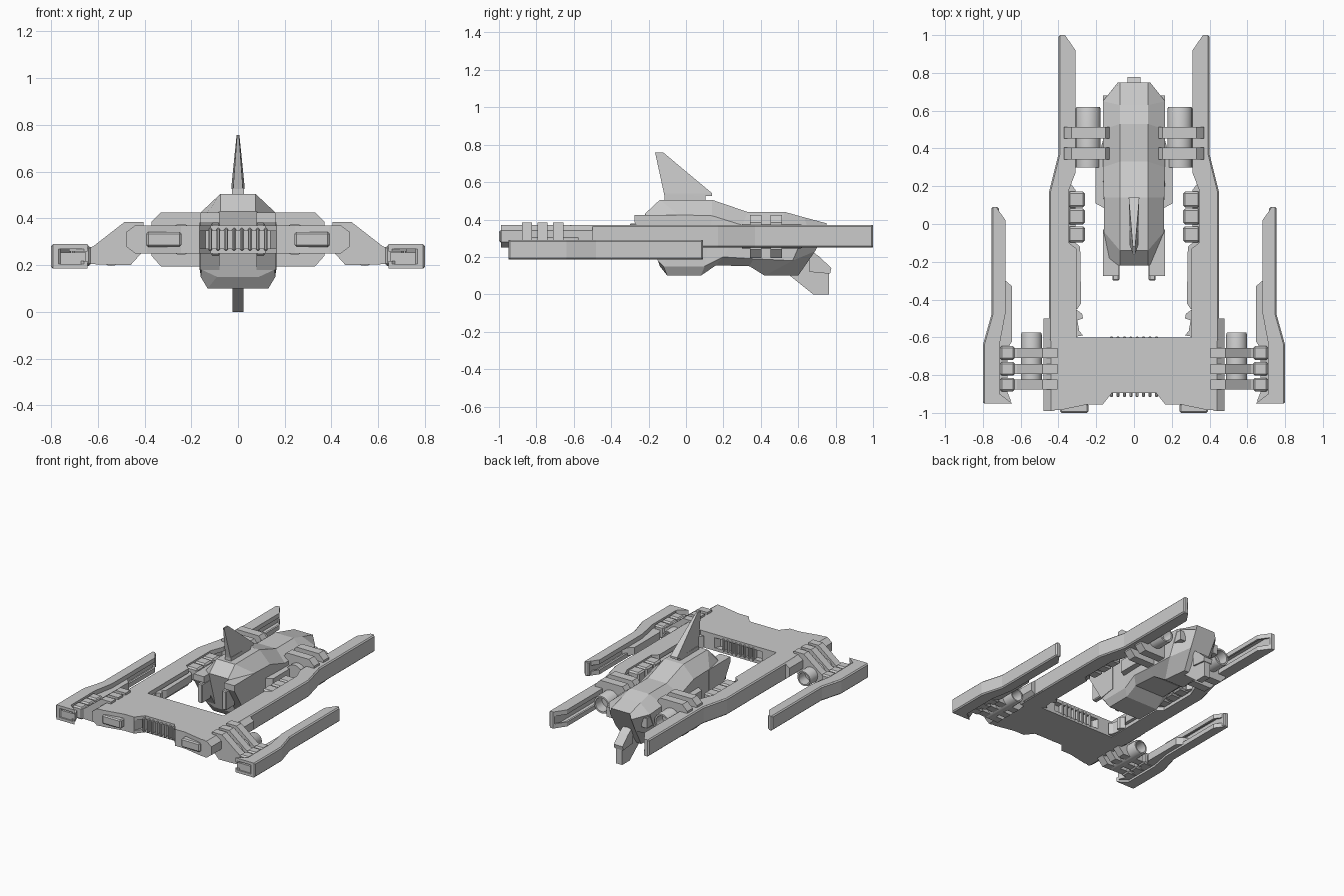
import bpy, bmesh, math

if "Cube" in bpy.data.objects:
    bpy.data.objects.remove(bpy.data.objects["Cube"])


def finish(name, bm, mirror=True, bevel=0.0):
    bmesh.ops.recalc_face_normals(bm, faces=bm.faces)
    me = bpy.data.meshes.new(name)
    bm.to_mesh(me)
    bm.free()
    ob = bpy.data.objects.new(name, me)
    bpy.context.collection.objects.link(ob)
    if bevel:
        b = ob.modifiers.new("bevel", 'BEVEL')
        b.width, b.segments = bevel, 1
    if mirror:
        m = ob.modifiers.new("mirror", 'MIRROR')
        m.use_axis[0] = True
        m.use_mirror_merge = False
    return ob


def prism(name, pts, axis, a, b, mirror=True, bevel=0.0):
    """Extrude a 2D outline along x, y or z from a to b."""
    put = {'x': lambda p, t: (t, p[0], p[1]),
           'y': lambda p, t: (p[0], t, p[1]),
           'z': lambda p, t: (p[0], p[1], t)}[axis]
    bm = bmesh.new()
    lo = [bm.verts.new(put(p, a)) for p in pts]
    hi = [bm.verts.new(put(p, b)) for p in pts]
    n = len(pts)
    bm.faces.new(lo)
    bm.faces.new(hi)
    for i in range(n):
        j = (i + 1) % n
        bm.faces.new((lo[i], lo[j], hi[j], hi[i]))
    return finish(name, bm, mirror, bevel)


def box(name, x, y, z, mirror=True, bevel=0.0):
    pts = [(x[0], y[0]), (x[1], y[0]), (x[1], y[1]), (x[0], y[1])]
    return prism(name, pts, 'z', z[0], z[1], mirror, bevel)


def loft(name, rings, mirror=True):
    bm = bmesh.new()
    vs = [[bm.verts.new(p) for p in r] for r in rings]
    n = len(vs[0])
    for r, s in zip(vs, vs[1:]):
        for i in range(n):
            j = (i + 1) % n
            bm.faces.new((r[i], r[j], s[j], s[i]))
    bm.faces.new(vs[0])
    bm.faces.new(vs[-1])
    return finish(name, bm, mirror)


def nozzle(name, x, z, r, y0, y1):
    """Cylinder along y with a rim and a recessed mouth."""
    prof = [(r, y0), (r, y1 - .01), (r * .93, y1), (r * .75, y1), (r * .7, y1 - .07)]
    ob = loft(name, [[(x + q * math.cos(t * math.pi / 12), y, z + q * math.sin(t * math.pi / 12))
                      for t in range(24)] for q, y in prof])
    bpy.context.view_layer.objects.active = ob
    ob.select_set(True)
    bpy.ops.object.shade_smooth_by_angle(angle=math.radians(30))
    ob.select_set(False)


def strip(path, dx):
    return path + [(x + dx, y) for x, y in reversed(path)]


def channel(name, outer, inner, z0, z1):
    """C-shaped rail, open towards the middle, with small lips."""
    prism(name + "_wall", strip(outer, -.04), 'z', z0, z1, bevel=.008)
    outline = [(x - .008, y) for x, y in outer] + inner
    for tag, a, b, c in (("top", z1 - .02, z1, z1 - .032), ("bottom", z0, z0 + .02, z0 + .032)):
        prism(f"{name}_{tag}_flange", outline, 'z', a, b)
        prism(f"{name}_{tag}_lip", strip(inner, .014), 'z', (a + b) / 2, c)


# Long inner rails
channel("main_rail", [(.40, 1), (.40, .37), (.45, .17), (.45, -.62)],
        [(.305, -.62), (.305, -.13), (.345, -.10), (.345, .18), (.31, .27), (.31, .92), (.365, 1)],
        .25, .37)
prism("rail_inner_filler", [(.40, -.47), (.30, -.45), (.28, -.42), (.285, -.12), (.31, -.1),
                            (.31, .18), (.40, .3)], 'z', .275, .33)
for y in (.13, .04, -.055):
    box("rail_pad", (.26, .35), (y - .042, y + .042), (.268, .362), bevel=.01)

# Front cross plate: top and bottom skins, core, chamfered flanks
half = [(.43, -.985), (.39, -.985), (.244, -.955), (.165, -.955), (.117, -.895)]
plate = half + [(-x, y) for x, y in reversed(half)] + [(-.43, -.6), (.43, -.6)]
prism("plate_top", plate, 'z', .345, .37, False)
prism("plate_bottom", plate, 'z', .25, .272, False)
prism("plate_core", [(.43, -.985), (.39, -.985), (.244, -.955), (.165, -.955), (.14, -.87), (0, -.87),
                     (0, -.64), (.17, -.64), (.19, -.6), (.43, -.6)], 'z', .26, .36)
prism("plate_flank", [(.42, .37), (.44, .37), (.48, .34), (.48, .28), (.44, .25), (.42, .25)],
      'y', -.99, -.50)
prism("plate_corner", [(.45, -.62), (.27, -.59), (.29, -.565), (.30, -.51), (.27, -.50),
                       (.275, -.475), (.31, -.45), (.45, -.42)], 'z', .255, .34)
for i in range(8):
    x = -.119 + i * .034
    for y in (-.905, -.625):
        box("grille_bar", (x - .008, x + .008), (y - .012, y + .03), (.262, .358), False, .005)
box("front_panel", (.242, .392), (-1.0, -.95), (.278, .342), bevel=.008)

# Outer pods
channel("outer_pod", [(.755, .09), (.755, -.48), (.80, -.64), (.80, -.95)],
        [(.645, -.95), (.71, -.90), (.71, -.63), (.68, -.47), (.68, .02), (.73, .09)],
        .185, .29)
prism("pod_inner_filler", [(.77, -.94), (.65, -.94), (.67, -.89), (.67, -.66), (.645, -.62),
                           (.645, -.33), (.68, -.30), (.74, -.28)], 'z', .2, .255)

# Struts joining the outer pods to the plate
for y in (-.683, -.767, -.85):
    prism("pod_strut", [(.405, .36), (.405, .385), (.485, .385), (.62, .28), (.66, .27), (.66, .205),
                        (.46, .2), (.41, .255)], 'y', y - .027, y + .027)
    box("strut_pad", (.63, .71), (y - .036, y + .036), (.196, .284), bevel=.01)
nozzle("small_engine", .543, .252, .055, -.87, -.575)

# Central body: loft of octagonal sections (top, shoulder, lower side, belly)
stations = [
    [(.075, -.22, .43), (.155, -.20, .39), (.155, -.15, .18), (.09, -.14, .15)],
    [(.075, -.14, .505), (.16, -.04, .425), (.16, -.12, .15), (.13, -.10, .10)],
    [(.075, .14, .505), (.16, .14, .42), (.16, .10, .15), (.13, .08, .10)],
    [(.075, .33, .44), (.165, .30, .37), (.165, .20, .20), (.12, .16, .155)],
    [(.075, .53, .44), (.165, .50, .37), (.165, .36, .19), (.11, .34, .15)],
    [(.075, .63, .412), (.165, .65, .36), (.165, .57, .18), (.08, .42, .10)],
    [(.075, .75, .38), (.085, .75, .34), (.08, .69, .23), (.06, .60, .10)],
]
loft("central_body", [s + [(-x, y, z) for x, y, z in reversed(s)] for s in stations], False)
prism("front_prong", [(-.03, .425), (-.275, .425), (-.275, .385), (-.15, .18), (-.03, .2)],
      'x', .08, .163)
box("prong_tip", (.078, .115), (-.30, -.2), (.24, .38), bevel=.006)
prism("side_sponson", [(.15, .08), (.205, .11), (.205, .30), (.165, .44), (.15, .44)],
      'z', .25, .34)
box("rear_side_block", (.12, .163), (.58, .68), (.27, .34))

# Top fin: wide at its rear foot, thin at the tip
box("fin_base", (-.025, .025), (-.115, .105), (.49, .53), False)
loft("top_fin", [[(.028, .14, .525), (-.028, .14, .525), (-.02, -.115, .525), (.02, -.115, .525)],
                 [(.028, .14, .54), (-.028, .14, .54), (-.02, -.118, .54), (.02, -.118, .54)],
                 [(.006, -.12, .757), (-.006, -.12, .757), (-.004, -.165, .757), (.004, -.165, .757)]],
     False)

# Tail fin below the rear
prism("tail_fin", [(.53, .12), (.68, 0), (.765, 0), (.765, .12), (.62, .25)], 'x', -.024, .024, False)
prism("tail_block", [(.66, .12), (.77, .11), (.777, .14), (.715, .2), (.66, .24)],
      'x', -.035, .035, False)

# Main engines and the clamps holding body, engines and rails together
nozzle("main_engine", .243, .31, .066, .30, .62)
for y in (.373, .483):
    prism("engine_clamp", [(.11, .37), (.15, .425), (.33, .425), (.37, .385), (.37, .24),
                           (.33, .195), (.15, .195), (.11, .25)], 'y', y - .031, y + .031)
